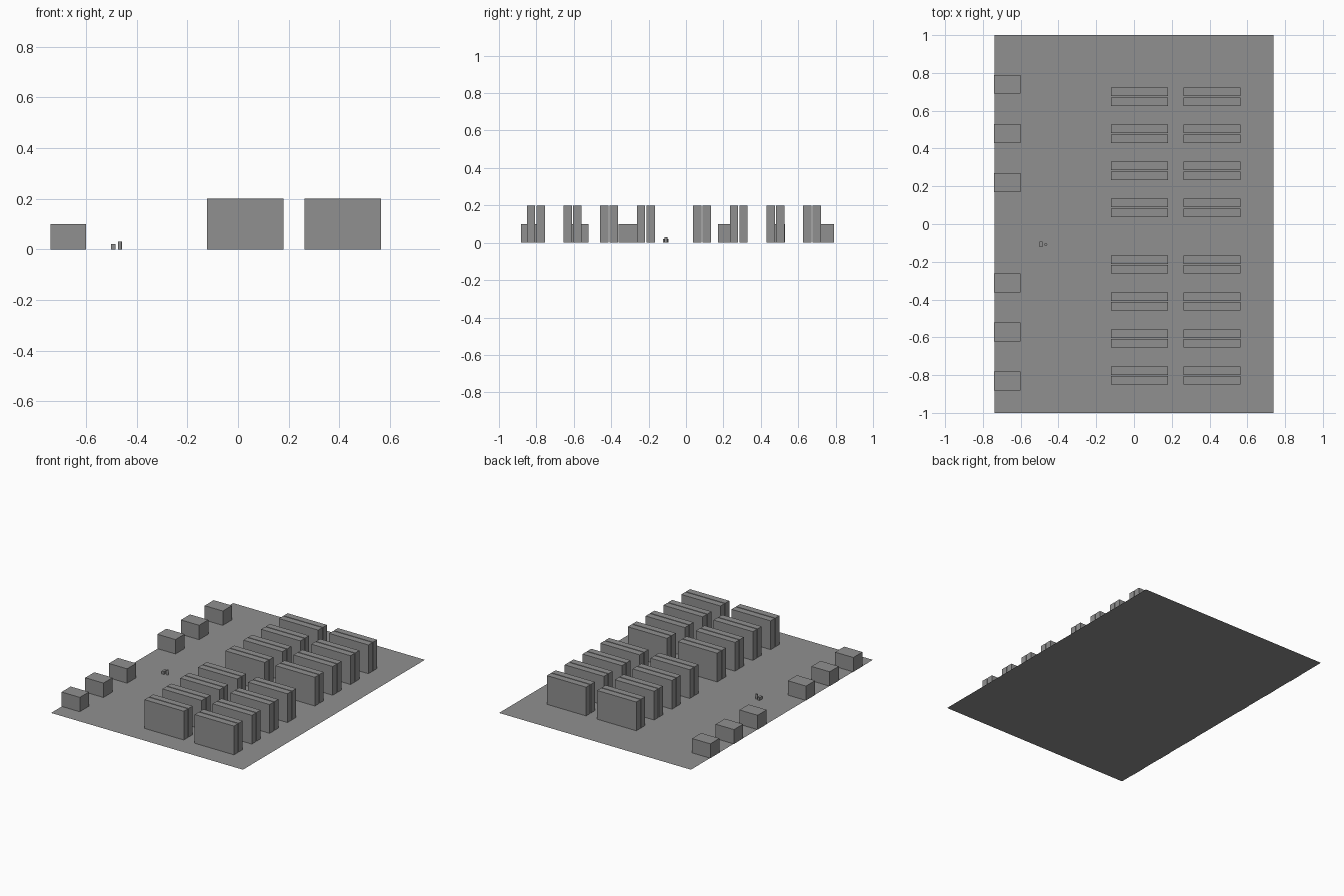
import bpy
import bmesh

if "Cube" in bpy.data.objects:
    bpy.data.objects.remove(bpy.data.objects["Cube"], do_unlink=True)

grey = bpy.data.materials.new("plain grey")
grey.use_nodes = True
colour = (0.28, 0.28, 0.28, 1)
grey.diffuse_color = colour
grey.node_tree.nodes["Principled BSDF"].inputs["Base Color"].default_value = colour


def finish(name, bm):
    mesh = bpy.data.meshes.new(name)
    bm.to_mesh(mesh)
    bm.free()
    mesh.materials.append(grey)
    obj = bpy.data.objects.new(name, mesh)
    bpy.context.collection.objects.link(obj)
    return obj


def box(name, x, y, width, depth, height):
    """Box standing on the ground, centred on x, y."""
    bm = bmesh.new()
    bmesh.ops.create_cube(bm, size=1)
    bmesh.ops.scale(bm, vec=(width, depth, height), verts=bm.verts)
    bmesh.ops.translate(bm, vec=(x, y, height / 2), verts=bm.verts)
    return finish(name, bm)


# Flat floor
bm = bmesh.new()
bmesh.ops.create_grid(bm, x_segments=1, y_segments=1, size=1)
bmesh.ops.scale(bm, vec=(0.738, 1, 1), verts=bm.verts)
finish("floor", bm)

# Counters along the right edge, three on each side of the middle
for start in (0.22, -0.832):
    for i in range(3):
        box("counter", -0.67, start + 0.26 * i, 0.14, 0.1, 0.1)

# Two columns of back-to-back shelf pairs, four rows on each side of the aisle
for x in (0.028, 0.414):
    for start in (0.086, -0.803):
        for i in range(4):
            for side in (-1, 1):
                box("shelf", x, start + 0.196 * i + side * 0.0255, 0.302, 0.045, 0.2)

# Small desk and the round stool beside it
box("small_desk", -0.493, -0.108, 0.017, 0.03, 0.02)
bm = bmesh.new()
bmesh.ops.create_cone(bm, cap_ends=True, segments=12, radius1=0.008,
                      radius2=0.008, depth=0.03)
bmesh.ops.translate(bm, vec=(-0.467, -0.108, 0.015), verts=bm.verts)
finish("stool", bm)
